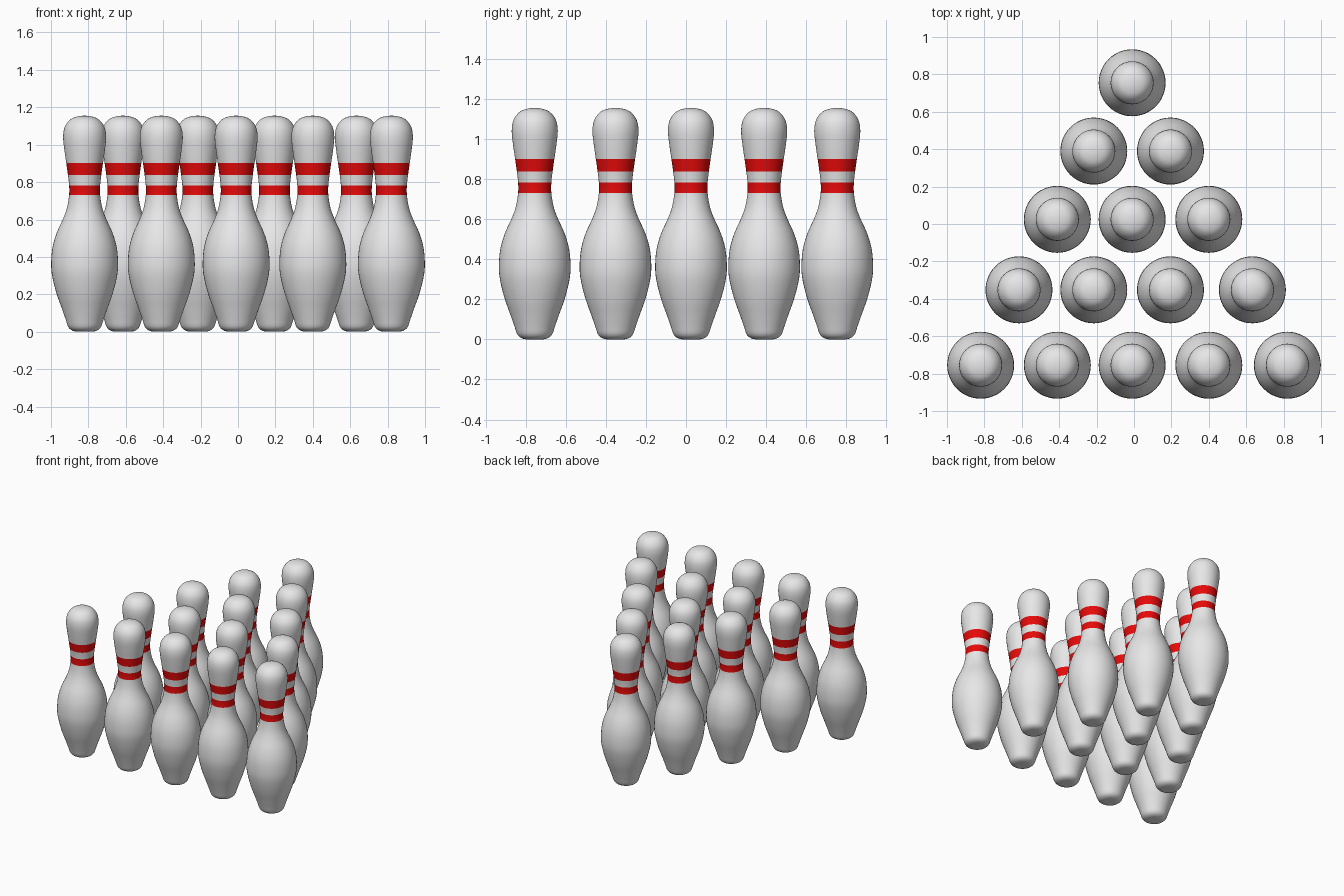
import bpy, bmesh, math
from mathutils import Vector

if "Cube" in bpy.data.objects:
    bpy.data.objects.remove(bpy.data.objects["Cube"])

SEGMENTS = 48
STEPS = 3
BANDS = [(0.73, 0.783), (0.837, 0.901)]   # heights of the red stripes

# Pin outline: (radius, height); stripe edges are profile points
PROFILE = [(0, 0), (0.05, 0.001), (0.084, 0.02), (0.101, 0.065), (0.122, 0.125),
           (0.149, 0.20), (0.172, 0.29), (0.179, 0.36), (0.172, 0.45),
           (0.149, 0.53), (0.117, 0.60), (0.095, 0.66), (0.083, 0.73),
           (0.083, 0.783), (0.089, 0.837), (0.098, 0.901), (0.108, 0.97),
           (0.115, 1.04), (0.106, 1.095), (0.076, 1.135), (0.038, 1.151), (0, 1.155)]


def make_material(name, color):
    mat = bpy.data.materials.new(name)
    mat.diffuse_color = (*color, 1)
    mat.use_nodes = True
    mat.node_tree.nodes["Principled BSDF"].inputs["Base Color"].default_value = mat.diffuse_color
    return mat


def smooth_profile(points):
    """Catmull-Rom curve through the outline, mirrored at the axis ends."""
    p = [Vector(q) for q in points]
    p = [Vector((-p[1].x, p[1].y))] + p + [Vector((-p[-2].x, p[-2].y))]
    out = []
    for i in range(1, len(p) - 2):
        a, b, c, d = p[i - 1:i + 3]
        for s in range(STEPS):
            t = s / STEPS
            out.append(0.5 * (2 * b + (c - a) * t + (2 * a - 5 * b + 4 * c - d) * t * t
                              + (3 * b - a - 3 * c + d) * t ** 3))
    out.append(p[-2])
    return out


def make_pin_mesh():
    bm = bmesh.new()
    curve = smooth_profile(PROFILE)
    bottom = bm.verts.new((0, 0, curve[0].y))
    top = bm.verts.new((0, 0, curve[-1].y))
    rings = []
    for r, z in curve[1:-1]:
        rings.append([bm.verts.new((r * math.cos(k * math.tau / SEGMENTS),
                                    r * math.sin(k * math.tau / SEGMENTS), max(z, 0)))
                      for k in range(SEGMENTS)])
    for k in range(SEGMENTS):
        n = (k + 1) % SEGMENTS
        bm.faces.new((bottom, rings[0][n], rings[0][k]))
        bm.faces.new((top, rings[-1][k], rings[-1][n]))
        for lo, hi in zip(rings, rings[1:]):
            bm.faces.new((lo[k], lo[n], hi[n], hi[k]))
    # stripes chosen by height
    for f in bm.faces:
        f.smooth = True
        z = f.calc_center_median().z
        f.material_index = int(any(a < z < b for a, b in BANDS))
    bm.normal_update()
    mesh = bpy.data.meshes.new("bowling_pin")
    bm.to_mesh(mesh)
    bm.free()
    mesh.materials.append(make_material("pin white", (0.8, 0.8, 0.8)))
    mesh.materials.append(make_material("stripe red", (0.8, 0.003, 0.003)))
    return mesh


# Triangular rack: row depth -> pin positions across
ROWS = [(0.755, [-0.01]),
        (0.39, [-0.215, 0.195]),
        (0.025, [-0.41, -0.01, 0.40]),
        (-0.352, [-0.615, -0.215, 0.195, 0.633]),
        (-0.755, [-0.82, -0.41, -0.01, 0.40, 0.82])]

pin_mesh = make_pin_mesh()
for row, (y, xs) in enumerate(ROWS, 1):
    for col, x in enumerate(xs, 1):
        pin = bpy.data.objects.new(f"pin_row{row}_{col}", pin_mesh)
        pin.location = (x, y, 0)
        bpy.context.collection.objects.link(pin)
